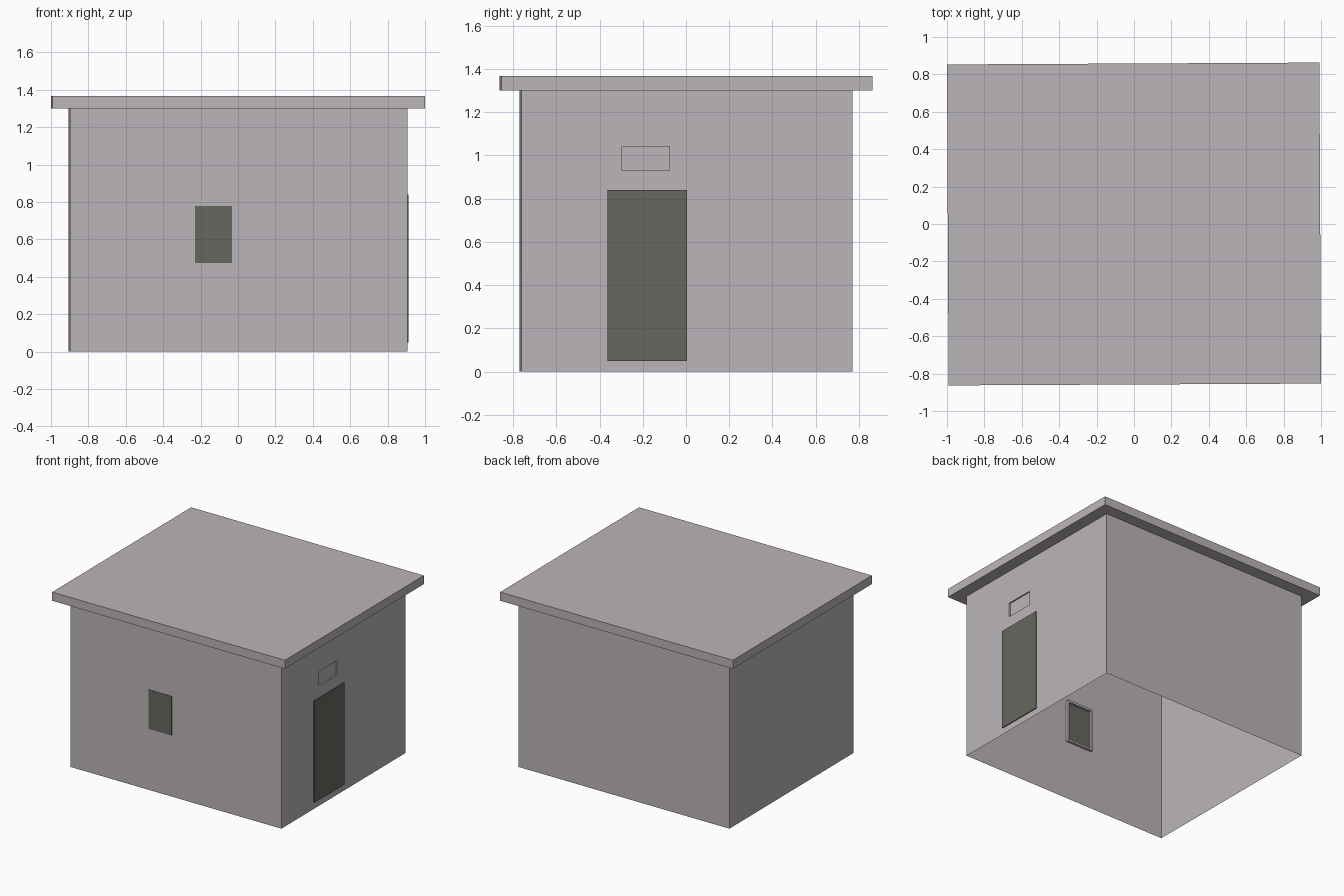
import bpy, bmesh
from mathutils import Matrix, Vector

if "Cube" in bpy.data.objects:
    bpy.data.objects.remove(bpy.data.objects["Cube"])

TURN = Matrix.Rotation(0.005, 4, 'Z')   # the building sits very slightly turned


def material(name, rgb):
    m = bpy.data.materials.new(name)
    m.diffuse_color = (*rgb, 1)
    m.use_nodes = True
    m.node_tree.nodes["Principled BSDF"].inputs["Base Color"].default_value = m.diffuse_color
    return m


PLASTER = material("pale_grey_plaster", (0.50, 0.46, 0.48))
DARK = material("dark_grey_green", (0.135, 0.135, 0.118))


def box_mesh(x, y, z):
    bm = bmesh.new()
    bmesh.ops.create_cube(bm, size=1)
    for v in bm.verts:
        v.co = Vector([r[0] + (c + 0.5) * (r[1] - r[0]) for c, r in zip(v.co, (x, y, z))])
    bm.normal_update()
    return bm


def finish(bm, name, mat):
    bm.transform(TURN)
    me = bpy.data.meshes.new(name)
    bm.to_mesh(me)
    bm.free()
    me.materials.append(mat)
    ob = bpy.data.objects.new(name, me)
    bpy.context.collection.objects.link(ob)
    return ob


def box(name, x, y, z, mat):
    return finish(box_mesh(x, y, z), name, mat)


# Walls: a thin shell, open at the bottom and covered by the roof
bm = box_mesh((-0.902, 0.902), (-0.766, 0.766), (0, 1.30))
bmesh.ops.delete(bm, geom=[f for f in bm.faces if abs(f.normal.z) > 0.5], context='FACES')

# Shallow blank panel sunk into the right wall above the door
for axis, pos in ((1, -0.30), (1, -0.08), (2, 0.93), (2, 1.04)):
    faces = [f for f in bm.faces if f.normal.x > 0.5]
    edges = {e for f in faces for e in f.edges}
    verts = {v for f in faces for v in f.verts}
    co, no = Vector((0, 0, 0)), Vector((0, 0, 0))
    co[axis], no[axis] = pos, 1
    bmesh.ops.bisect_plane(bm, geom=faces + list(edges) + list(verts), plane_co=co, plane_no=no)
    bm.normal_update()
panel = [f for f in bm.faces if f.normal.x > 0.5
         and -0.30 < f.calc_center_median().y < -0.08
         and 0.93 < f.calc_center_median().z < 1.04]
ext = bmesh.ops.extrude_face_region(bm, geom=panel)["geom"]
bmesh.ops.translate(bm, vec=(-0.01, 0, 0), verts=[g for g in ext if isinstance(g, bmesh.types.BMVert)])
bmesh.ops.delete(bm, geom=[f for f in panel if f.is_valid], context='FACES')
finish(bm, "walls", PLASTER)

# Flat overhanging roof slab
box("roof", (-0.9955, 0.9955), (-0.858, 0.858), (1.30, 1.367), PLASTER)

# Door plate on the right wall
box("door", (0.900, 0.909), (-0.368, 0.0), (0.05, 0.84), DARK)

# Window plate through the front wall, with a slim frame on the inside
box("window", (-0.234, -0.036), (-0.770, -0.762), (0.475, 0.778), DARK)
for name, x, z in (("left", (-0.25, -0.234), (0.46, 0.795)), ("right", (-0.036, -0.02), (0.46, 0.795)),
                   ("bottom", (-0.234, -0.036), (0.46, 0.475)), ("top", (-0.234, -0.036), (0.778, 0.795))):
    box("window_frame_" + name, x, (-0.765, -0.745), z, PLASTER)
